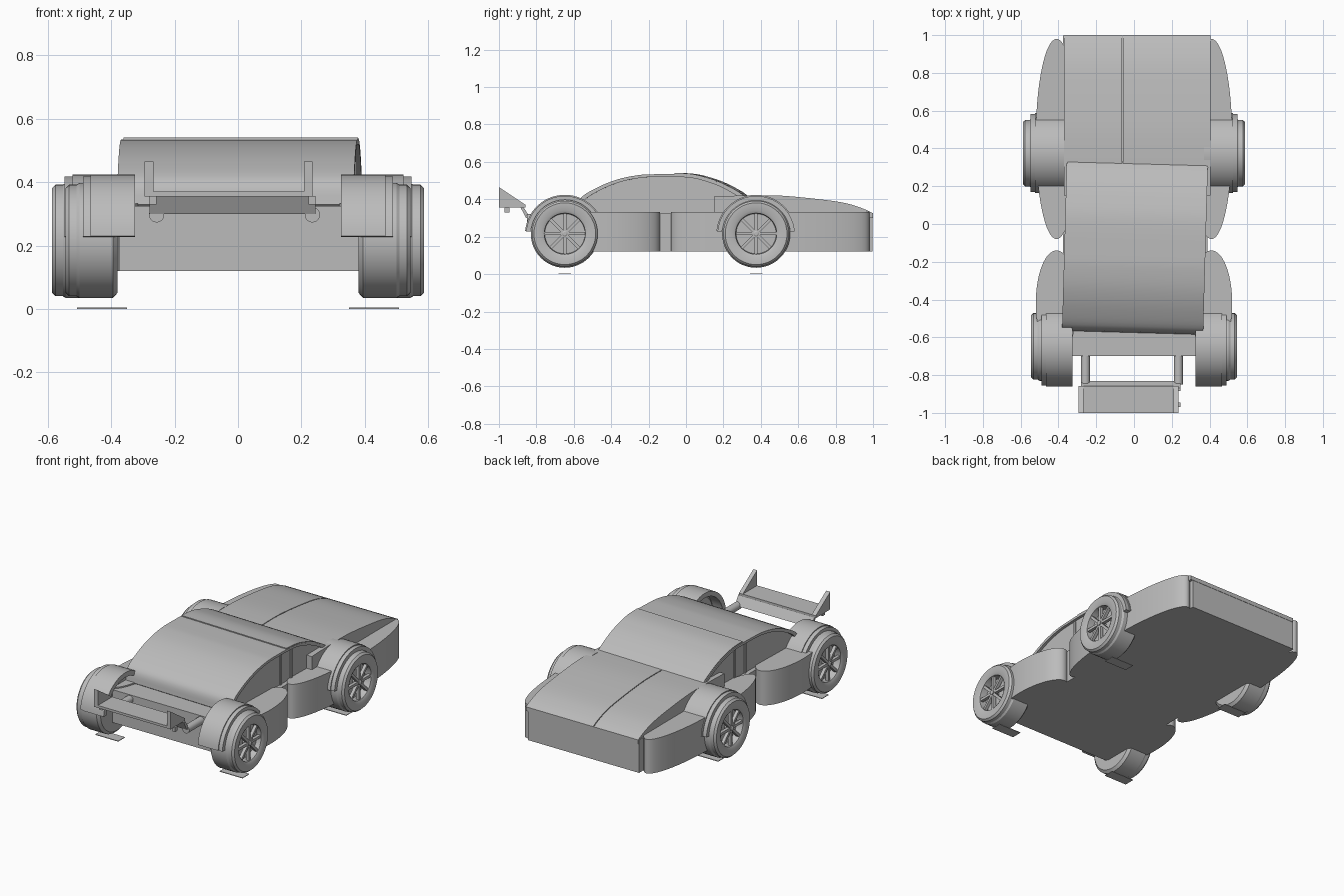
import bpy, bmesh
from math import cos, sin, pi, radians
from mathutils import Matrix

cube = bpy.data.objects.get("Cube")
if cube:
    bpy.data.objects.remove(cube, do_unlink=True)

grey = bpy.data.materials.new("plain_grey")
grey.use_nodes = True
COLOUR = (0.5, 0.5, 0.5, 1)
grey.diffuse_color = COLOUR
grey.node_tree.nodes["Principled BSDF"].inputs["Base Color"].default_value = COLOUR


def finish(name, bm, smooth=True):
    """Turn a bmesh into a shaded object."""
    bmesh.ops.recalc_face_normals(bm, faces=bm.faces)
    mesh = bpy.data.meshes.new(name)
    bm.to_mesh(mesh)
    bm.free()
    mesh.materials.append(grey)
    obj = bpy.data.objects.new(name, mesh)
    bpy.context.collection.objects.link(obj)
    if smooth:
        bpy.ops.object.select_all(action="DESELECT")
        obj.select_set(True)
        bpy.context.view_layer.objects.active = obj
        bpy.ops.object.shade_smooth_by_angle(angle=radians(30))
    return obj


def prism(name, points, low, high, axis="x"):
    """Extrude a (y, z) outline along x, or an (x, y) outline along z."""
    bm = bmesh.new()
    place = (lambda p, t: (t, *p)) if axis == "x" else (lambda p, t: (*p, t))
    face = bm.faces.new([bm.verts.new(place(p, low)) for p in points])
    grown = bmesh.ops.extrude_face_region(bm, geom=[face])["geom"]
    for v in grown:
        if isinstance(v, bmesh.types.BMVert):
            v.co["xyz".index(axis)] = high
    return finish(name, bm)


def box(name, x, y, z):
    return prism(name, [(y[0], z[0]), (y[1], z[0]), (y[1], z[1]), (y[0], z[1])], *x)


def lathe(name, profile, centre, side, steps=48):
    """Spin an (offset, radius) profile about an x axis line."""
    bm = bmesh.new()
    verts = [bm.verts.new((side * o, 0, r)) for o, r in profile]
    edges = [bm.edges.new(pair) for pair in zip(verts, verts[1:])]
    bmesh.ops.spin(bm, geom=verts + edges, axis=(1, 0, 0), cent=(0, 0, 0),
                   angle=2 * pi, steps=steps)
    bmesh.ops.remove_doubles(bm, verts=bm.verts, dist=0.0005)
    bmesh.ops.translate(bm, verts=bm.verts, vec=centre)
    return finish(name, bm)


def arc(cy, cz, r, start, end, n=28):
    angles = [radians(start + (end - start) * i / n) for i in range(n + 1)]
    return [(cy + r * cos(a), cz + r * sin(a)) for a in angles]


def curve(points, per=5):
    """Smooth a few points with a Catmull-Rom spline."""
    pts = [points[0], *points, points[-1]]
    out = []
    for a, b, c, d in zip(pts, pts[1:], pts[2:], pts[3:]):
        for i in range(per):
            t = i / per
            out.append(tuple(0.5 * (2 * q + (r - p) * t
                             + (2 * p - 5 * q + 4 * r - s) * t * t
                             + (3 * q - p - 3 * r + s) * t ** 3)
                             for p, q, r, s in zip(a, b, c, d)))
    return out + [points[-1]]


# Main body
box("body", (-0.375, 0.39), (-0.70, 0.998), (0.12, 0.325))

# Hood in two halves with a thin seam
hood = curve([(0.15, 0.415), (0.3, 0.42), (0.5, 0.42), (0.715, 0.40),
              (0.85, 0.38), (0.94, 0.353), (1.0, 0.325)])
hood_outline = hood + [(1.0, 0.3), (0.15, 0.3)]
prism("hood_right", hood_outline, -0.37, -0.063)
prism("hood_left", hood_outline, -0.058, 0.405)

# Cabin: recessed core, thin roof shell and a raised rear window panel
roof = curve([(-0.575, 0.33), (-0.555, 0.405), (-0.46, 0.465), (-0.35, 0.508),
              (-0.245, 0.529), (-0.16, 0.534), (0.02, 0.532), (0.13, 0.508),
              (0.21, 0.478), (0.29, 0.435), (0.33, 0.405)])
inner = [(y * 0.97, z - 0.015) for y, z in roof]
window = [p for p in roof if p[0] > -0.08]
cabin = [
    prism("cabin_sides", inner + [(0.3, 0.3), (-0.55, 0.3)], -0.345, 0.365),
    prism("roof_shell", roof + inner[::-1], -0.365, 0.382),
    prism("rear_window", [(y, z + 0.006) for y, z in window] + window[::-1], -0.36, 0.38),
]
for y in (-0.1, 0.0):
    cabin.append(box("door_pillar", (-0.352, 0.372), (y, y + 0.015), (0.32, 0.515)))
for part in cabin:
    part.data.transform(Matrix.Rotation(radians(-1.6), 4, "Z"))

for side, word in ((-1, "right"), (1, "left")):
    # Oval side pods
    for label, cy, half in (("front", -0.42, 0.28), ("rear", 0.45, 0.53)):
        oval = [(side * (0.41 + 0.11 * cos(a)), cy + half * sin(a))
                for a in (2 * pi * i / 64 for i in range(64))]
        prism(f"{label}_{word}_pod", oval, 0.12, 0.333, "z")

    for label, cy, out, arch_in, arch_out in (("front", -0.648, 0.545, 0.325, 0.49),
                                              ("rear", 0.375, 0.588, 0.37, 0.548)):
        name = f"{label}_{word}"
        centre = (side * out, cy, 0.216)
        # Tyre with a recessed rim
        lathe(f"{name}_wheel",
              [(-0.165, 0), (-0.165, 0.165), (-0.15, 0.182), (-0.045, 0.182),
               (-0.035, 0.176), (-0.012, 0.176), (0, 0.165), (0, 0.125),
               (-0.008, 0.11), (-0.05, 0.107), (-0.05, 0)], centre, side)
        # Hub and spokes
        lathe(f"{name}_hub", [(-0.05, 0.015), (-0.004, 0.015), (0, 0.009), (0, 0)],
              centre, side, 16)
        bm = bmesh.new()
        for i in range(4):
            spoke = (Matrix.Translation((centre[0] - side * 0.02, cy, centre[2]))
                     @ Matrix.Rotation(i * pi / 4, 4, "X")
                     @ Matrix.Diagonal((0.02, 0.216, 0.016, 1)))
            bmesh.ops.create_cube(bm, size=1, matrix=spoke)
        finish(f"{name}_spokes", bm, smooth=False)

        # Wheel arch: a wide band and a slimmer outer lip
        lip = arch_out - 0.025
        for part, r, a, b in (("arch", 0.213, arch_in, lip), ("arch_lip", 0.207, lip, arch_out)):
            ring = arc(cy, 0.211, r, 5, 175) + arc(cy, 0.211, 0.183, 175, 5)
            prism(f"{name}_{part}", ring, *sorted((side * a, side * b)))
        # Thin pad on the ground
        box(f"{name}_ground_pad", sorted((side * 0.35, side * 0.508)),
            (cy - 0.033, cy + 0.033), (0, 0.004))

# Wing with end plates, slanted bar and mounting rods
box("wing_plate", (-0.295, 0.235), (-1.0, -0.858), (0.355, 0.37))
for a, b in ((-0.295, -0.267), (0.209, 0.235)):
    prism("wing_end_plate", [(-1.0, 0.465), (-1.0, 0.36), (-0.858, 0.36), (-0.858, 0.37)], a, b)
    box("wing_tab", (a + 0.014, b + 0.01), (-0.97, -0.945), (0.33, 0.357))
prism("wing_bar", [(-0.885, 0.357), (-0.868, 0.357), (-0.832, 0.30), (-0.855, 0.30)],
      -0.28, 0.245)
for x in (-0.257, 0.235):
    bm = bmesh.new()
    bmesh.ops.create_cone(bm, cap_ends=True, segments=24, radius1=0.024, radius2=0.024,
                          depth=0.17, matrix=Matrix.Translation((x, -0.765, 0.297))
                          @ Matrix.Rotation(pi / 2, 4, "X"))
    finish("wing_rod", bm)
